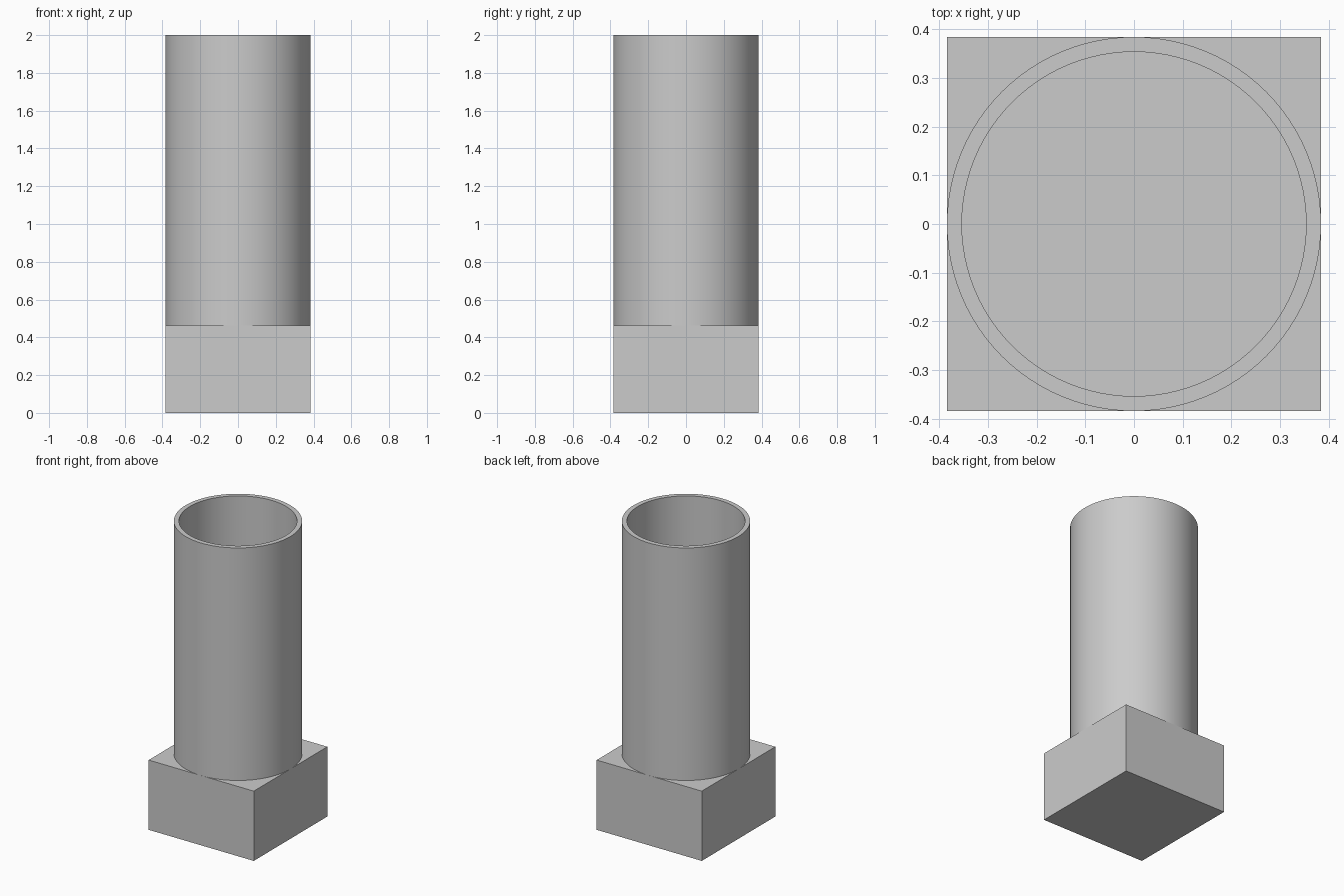
import bpy
import bmesh
import math

cube = bpy.data.objects.get("Cube")
if cube:
    bpy.data.objects.remove(cube, do_unlink=True)

UNIT = 2 / 26
RADIUS = 5 * UNIT
BORE = 4.6 * UNIT
BASE_TOP = 6 * UNIT
HEIGHT = 26 * UNIT
SIDES = 96

grey = bpy.data.materials.new("plain_grey")
grey.use_nodes = True
colour = (0.6, 0.6, 0.6, 1)
grey.diffuse_color = colour
grey.node_tree.nodes["Principled BSDF"].inputs["Base Color"].default_value = colour


def add_object(name, bm):
    bmesh.ops.recalc_face_normals(bm, faces=bm.faces)
    mesh = bpy.data.meshes.new(name)
    bm.to_mesh(mesh)
    bm.free()
    mesh.materials.append(grey)
    obj = bpy.data.objects.new(name, mesh)
    bpy.context.collection.objects.link(obj)
    return obj


# Square base block, its top also closing the bore
bm = bmesh.new()
bmesh.ops.create_cube(bm, size=1)
bmesh.ops.scale(bm, vec=(2 * RADIUS, 2 * RADIUS, BASE_TOP), verts=bm.verts)
bmesh.ops.translate(bm, vec=(0, 0, BASE_TOP / 2), verts=bm.verts)
add_object("square_base", bm)

# Hollow tube: a wall section spun around the vertical axis
bm = bmesh.new()
section = [(RADIUS, BASE_TOP), (RADIUS, HEIGHT), (BORE, HEIGHT), (BORE, BASE_TOP)]
verts = [bm.verts.new((r, 0, z)) for r, z in section]
edges = [bm.edges.new(pair) for pair in zip(verts, verts[1:])]
bmesh.ops.spin(bm, geom=verts + edges, cent=(0, 0, 0), axis=(0, 0, 1),
               angle=math.tau, steps=SIDES, use_merge=True)
bmesh.ops.remove_doubles(bm, verts=bm.verts, dist=0.0001)
tube = add_object("hollow_tube", bm)

bpy.ops.object.select_all(action="DESELECT")
tube.select_set(True)
bpy.context.view_layer.objects.active = tube
bpy.ops.object.shade_smooth_by_angle(angle=math.radians(30))
